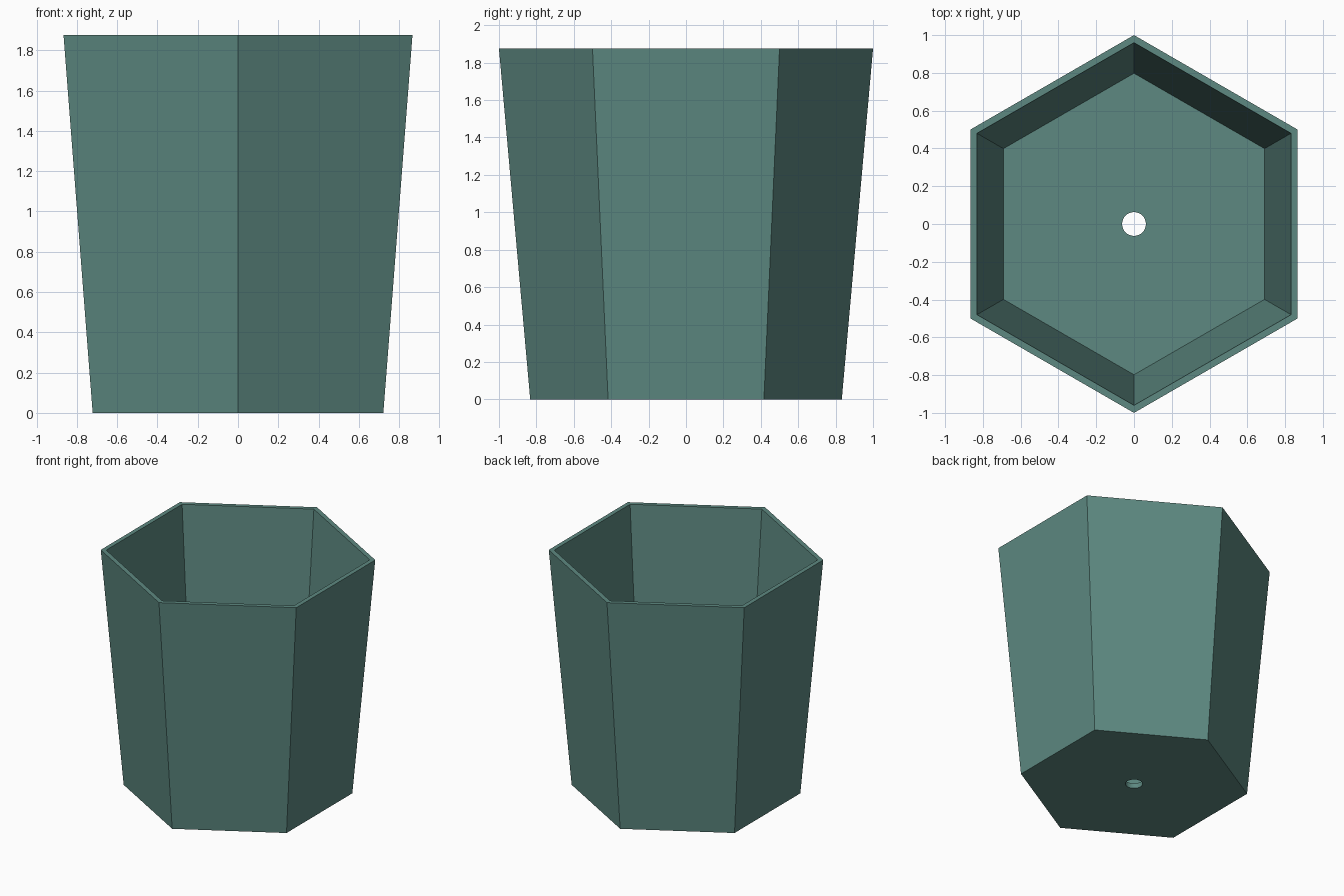
import bpy, bmesh
from math import cos, sin, tau

HEIGHT, FLOOR = 1.875, 0.04

cube = bpy.data.objects.get("Cube")
if cube:
    bpy.data.objects.remove(cube, do_unlink=True)

# Single glaze colour
glaze = bpy.data.materials.new("muted teal")
glaze.use_nodes = True
colour = (0.11, 0.25, 0.22, 1)
glaze.diffuse_color = colour
glaze.node_tree.nodes["Principled BSDF"].inputs["Base Color"].default_value = colour

bm = bmesh.new()


def ring(radius, z, sides):
    """Closed loop of vertices with one corner pointing along +y."""
    angles = [tau * (i / sides + 0.25) for i in range(sides)]
    return [bm.verts.new((radius * cos(a), radius * sin(a), z)) for a in angles]


def band(a, b):
    """Quads joining two loops of equal length."""
    for i in range(len(a)):
        j = (i + 1) % len(a)
        bm.faces.new((a[i], a[j], b[j], b[i]))


def plate(outer, inner):
    """Flat hexagonal plate with a round hole."""
    edges = []
    for loop in (outer, inner):
        for i, v in enumerate(loop):
            w = loop[(i + 1) % len(loop)]
            edges.append(bm.edges.get((v, w)))
    bmesh.ops.triangle_fill(bm, edges=edges, use_beauty=True)


# Tapered hexagonal wall, from outer foot over the rim to the inner floor
wall = [ring(r, z, 6) for r, z in
        ((0.833, 0), (1.0, HEIGHT), (0.96, HEIGHT), (0.798, FLOOR))]
for lower, upper in zip(wall, wall[1:]):
    band(lower, upper)

# Round drainage hole through the base
hole_top = ring(0.063, FLOOR, 32)
hole_bottom = ring(0.063, 0, 32)
band(hole_top, hole_bottom)

# Floor and underside
plate(wall[3], hole_top)
plate(wall[0], hole_bottom)
bmesh.ops.recalc_face_normals(bm, faces=bm.faces[:])

mesh = bpy.data.meshes.new("hexagonal_pot")
bm.to_mesh(mesh)
bm.free()
mesh.materials.append(glaze)
pot = bpy.data.objects.new("hexagonal_pot", mesh)
bpy.context.collection.objects.link(pot)

# Smooth the round hole, keep the panel corners crisp
bpy.ops.object.select_all(action='DESELECT')
pot.select_set(True)
bpy.context.view_layer.objects.active = pot
bpy.ops.object.shade_smooth_by_angle(angle=0.5)
